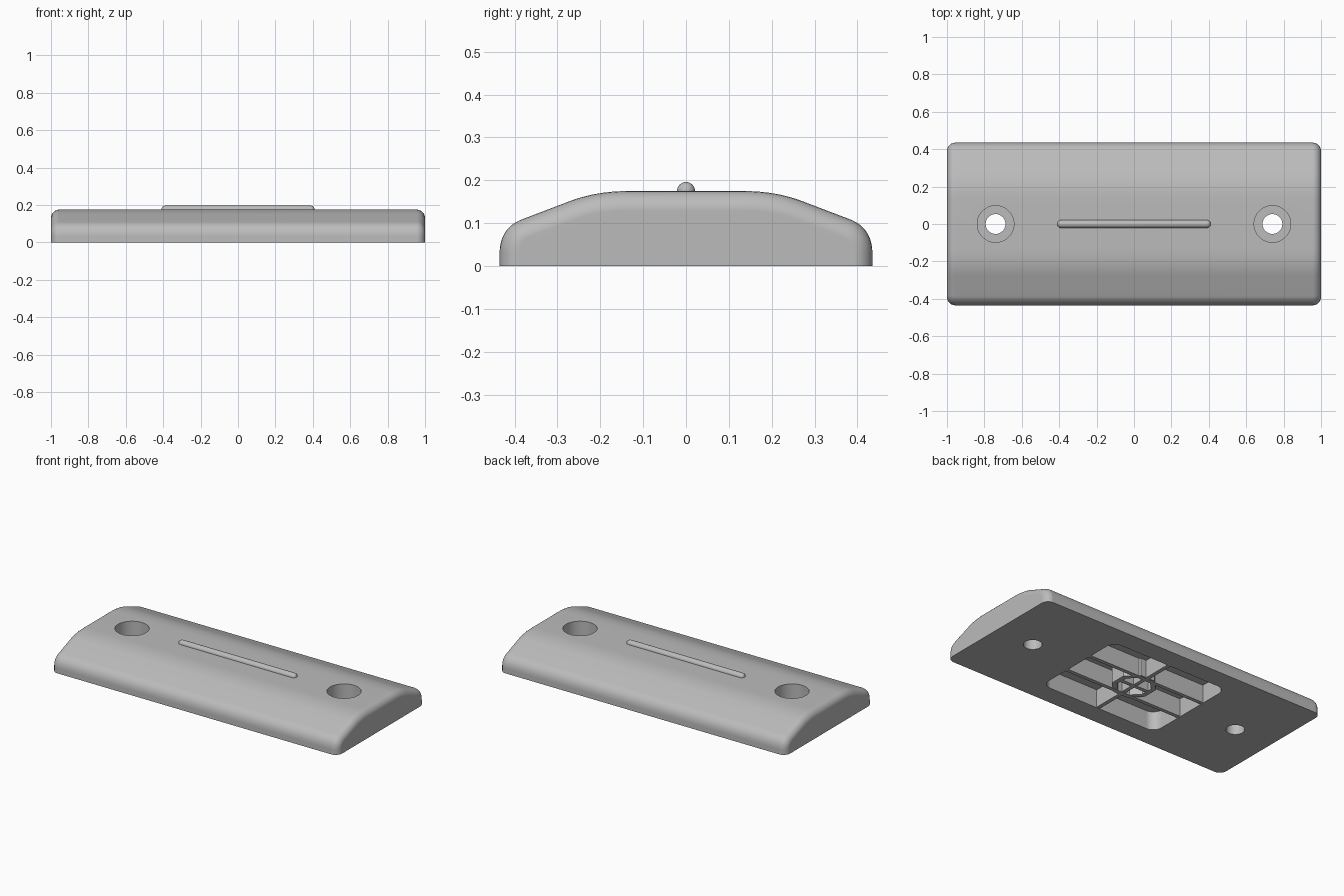
import bpy, bmesh, math
from mathutils import Vector
from mathutils.geometry import interpolate_bezier

if "Cube" in bpy.data.objects:
    bpy.data.objects.remove(bpy.data.objects["Cube"])

grey = bpy.data.materials.new("plain_grey")
grey.use_nodes = True
COLOUR = (0.5, 0.5, 0.5, 1)
grey.diffuse_color = COLOUR
grey.node_tree.nodes["Principled BSDF"].inputs["Base Color"].default_value = COLOUR


def finish(bm, name):
    bmesh.ops.recalc_face_normals(bm, faces=bm.faces)
    mesh = bpy.data.meshes.new(name)
    bm.to_mesh(mesh)
    bm.free()
    obj = bpy.data.objects.new(name, mesh)
    bpy.context.collection.objects.link(obj)
    mesh.materials.append(grey)
    return obj


def activate(obj):
    bpy.ops.object.select_all(action="DESELECT")
    obj.select_set(True)
    bpy.context.view_layer.objects.active = obj


def smooth(obj):
    activate(obj)
    bpy.ops.object.shade_smooth_by_angle(angle=math.radians(30))


def prism(points, direction, name):
    """Extrude a closed outline along a direction."""
    bm = bmesh.new()
    face = bm.faces.new([bm.verts.new(p) for p in points])
    new = bmesh.ops.extrude_face_region(bm, geom=[face])["geom"]
    verts = [v for v in new if isinstance(v, bmesh.types.BMVert)]
    bmesh.ops.translate(bm, verts=verts, vec=direction)
    return finish(bm, name)


def ring(radius, sides, z, x=0.0, turn=0.0):
    step = math.tau / sides
    return [Vector((x + radius * math.cos(i * step + turn),
                    radius * math.sin(i * step + turn), z)) for i in range(sides)]


def rounded_rectangle(hx, hy, r, z, n=6):
    points = []
    for k, (sx, sy) in enumerate([(1, 1), (-1, 1), (-1, -1), (1, -1)]):
        for i in range(n + 1):
            a = (k + i / n) * math.pi / 2
            points.append(Vector((sx * (hx - r) + r * math.cos(a),
                                  sy * (hy - r) + r * math.sin(a), z)))
    return points


def cut(target, cutter):
    activate(target)
    mod = target.modifiers.new("cut", "BOOLEAN")
    mod.operation = "DIFFERENCE"
    mod.solver = "EXACT"
    mod.object = cutter
    bpy.ops.object.modifier_apply(modifier=mod.name)
    bpy.data.objects.remove(cutter)


def box(x0, x1, y0, y1, z0, z1, name):
    outline = [Vector(p) for p in ((x0, y0, z0), (x1, y0, z0), (x1, y1, z0), (x0, y1, z0))]
    return prism(outline, (0, 0, z1 - z0), name)


# Domed body: mirrored cross-section run along its length
def curve(*pts):
    return interpolate_bezier(*[Vector((-1, y, z)) for y, z in pts], 10)


half = curve((0.13, 0.175), (0.20, 0.175), (0.245, 0.162), (0.28, 0.148))
half += curve((0.385, 0.108), (0.42, 0.094), (0.435, 0.065), (0.435, 0.03))
half.append(Vector((-1, 0.435, 0)))
profile = half + [Vector((p.x, -p.y, p.z)) for p in reversed(half)]
body = prism(profile, (2, 0, 0), "body")

# Round the end edges, leaving the base sharp
bm = bmesh.new()
bm.from_mesh(body.data)
ends = [e for e in bm.edges
        if abs(e.verts[0].co.x - e.verts[1].co.x) < 0.001
        and max(v.co.z for v in e.verts) > 0.001]
bmesh.ops.bevel(bm, geom=ends, offset=0.045, offset_type="OFFSET", segments=6,
                profile=0.5, affect="EDGES", clamp_overlap=False)
bm.to_mesh(body.data)
bm.free()

# Screw holes with wide counterbores
for x in (-0.74, 0.74):
    cut(body, prism(ring(0.053, 40, -0.1, x), (0, 0, 0.5), "hole_cutter"))
    cut(body, prism(ring(0.098, 56, 0.06, x), (0, 0, 0.5), "counterbore_cutter"))

# Hollow in the underside
DEPTH = 0.115
cut(body, prism(rounded_rectangle(0.41, 0.31, 0.06, -0.1), (0, 0, 0.1 + DEPTH), "pocket_cutter"))
smooth(body)
weighted = body.modifiers.new("weighted_normals", "WEIGHTED_NORMAL")
weighted.keep_sharp = True

# Stiffening ribs inside the hollow
T = 0.012
for side, y in (("front", -0.1), ("back", 0.1)):
    box(-0.412, 0.412, y - T, y + T, 0.003, DEPTH + 0.005, side + "_long_rib")
for side, s in (("front", -1), ("back", 1)):
    low, high = sorted((s * 0.10, s * 0.312))
    box(-T, T, low, high, 0.004, DEPTH + 0.005, side + "_cross_rib")

# Hollow eight-sided hub with a small cross inside
hub = prism(ring(0.13, 8, 0.005, turn=math.pi / 8), (0, 0, DEPTH), "hub")
cut(hub, prism(ring(0.1, 8, -0.1, turn=math.pi / 8), (0, 0, 0.5), "hub_cutter"))
box(-0.1, 0.1, -T, T, 0.006, DEPTH + 0.005, "hub_cross_long")
box(-T, T, -0.1, 0.1, 0.007, DEPTH + 0.005, "hub_cross_short")

# Raised locating ridge with rounded ends
R = 0.021
bm = bmesh.new()
bmesh.ops.create_uvsphere(bm, u_segments=24, v_segments=16, radius=R)
for v in bm.verts:
    v.co = Vector((v.co.z, v.co.y, v.co.x))
middle = [v for v in bm.verts if abs(v.co.x) < 0.0001]
bmesh.ops.bisect_plane(bm, geom=bm.verts[:] + bm.edges[:] + bm.faces[:],
                       plane_co=(0.0002, 0, 0), plane_no=(1, 0, 0))
for v in bm.verts:
    v.co.x += (0.41 - R) * (1 if v.co.x > 0.0001 else -1)
    v.co.z += 0.175
ridge = finish(bm, "ridge")
smooth(ridge)
